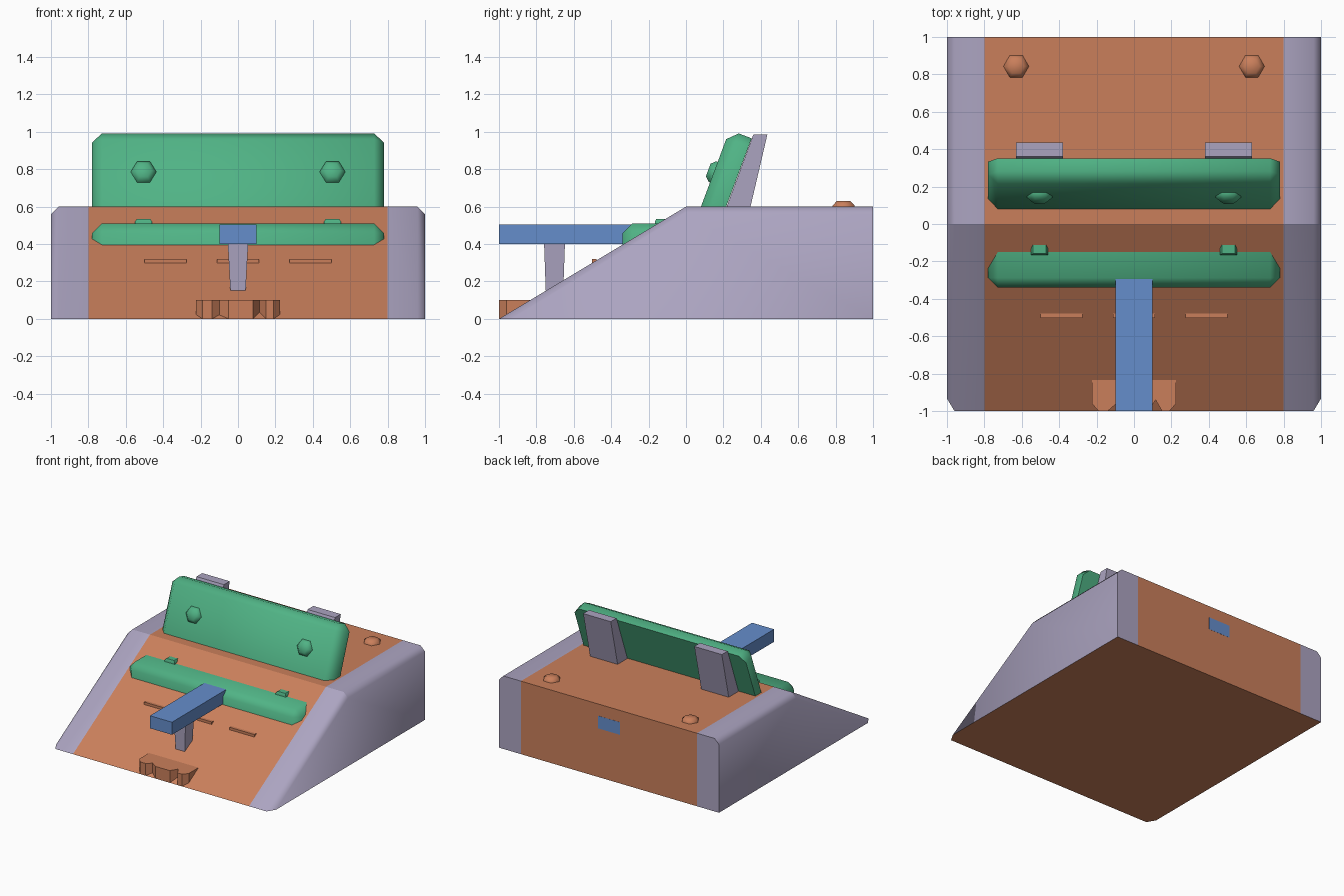
import bpy, bmesh, math
from mathutils import Vector, Matrix

cube = bpy.data.objects.get("Cube")
if cube:
    bpy.data.objects.remove(cube, do_unlink=True)


def material(name, rgb):
    m = bpy.data.materials.new(name)
    m.use_nodes = True
    m.diffuse_color = (*rgb, 1)
    m.node_tree.nodes["Principled BSDF"].inputs["Base Color"].default_value = (*rgb, 1)
    return m


ORANGE = material("orange", (0.59, 0.212, 0.105))
LILAC = material("lilac grey", (0.41, 0.37, 0.53))
GREEN = material("green", (0.08, 0.45, 0.235))
BLUE = material("blue", (0.13, 0.27, 0.60))


def finish(bm, name, mats, smooth=0, crease=None, rule=None):
    """Shade, colour and link a mesh; edges sharper than `smooth` degrees stay sharp."""
    bmesh.ops.recalc_face_normals(bm, faces=bm.faces)
    for f in bm.faces:
        f.smooth = smooth > 0
        if rule:
            f.material_index = rule(f)
    for e in bm.edges:
        e.smooth = e.calc_face_angle(0) < math.radians(smooth)
        if crease and all(crease(v.co) for v in e.verts):
            e.smooth = False
    me = bpy.data.meshes.new(name)
    bm.to_mesh(me)
    bm.free()
    for m in mats:
        me.materials.append(m)
    ob = bpy.data.objects.new(name, me)
    bpy.context.collection.objects.link(ob)
    return ob


def hull(name, points, mats, **kw):
    bm = bmesh.new()
    for p in points:
        bm.verts.new(p)
    bmesh.ops.convex_hull(bm, input=bm.verts)
    bmesh.ops.dissolve_limit(bm, angle_limit=0.01, verts=bm.verts, edges=bm.edges)
    return finish(bm, name, mats, **kw)


def box(name, x, y, z, mat):
    return hull(name, [(a, b, c) for a in x for b in y for c in z], [mat])


def prism(name, outline, axis, lo, hi, mat):
    """Extrude a closed 2D outline along x or z."""
    bm = bmesh.new()
    place = (lambda p: (lo, *p)) if axis == "x" else (lambda p: (*p, lo))
    f = bm.faces.new([bm.verts.new(place(p)) for p in outline])
    new = bmesh.ops.extrude_face_region(bm, geom=[f])["geom"]
    step = Vector((hi - lo, 0, 0) if axis == "x" else (0, 0, hi - lo))
    bmesh.ops.translate(bm, vec=step, verts=[v for v in new if isinstance(v, bmesh.types.BMVert)])
    return finish(bm, name, [mat])


def panel(name, size, base, tilt):
    """Slab with its origin at the bottom of its front face; all but the back edges are chamfered."""
    w, t, h = size
    bm = bmesh.new()
    bmesh.ops.create_cube(bm, size=1)
    for v in bm.verts:
        v.co = (v.co.x * w, (v.co.y + 0.5) * t, (v.co.z + 0.5) * h)
    edges = [e for e in bm.edges if not all(v.co.y > t - 0.001 for v in e.verts)]
    bmesh.ops.bevel(bm, geom=edges, offset=0.052, segments=1, affect="EDGES")
    bm.transform(Matrix.Translation(base) @ Matrix.Rotation(-tilt, 4, "X"))
    return finish(bm, name, [GREEN], smooth=60)


def bolt(name, centre, direction, mat):
    """Six-sided domed bolt head."""
    rot = Vector(direction).to_track_quat("Z", "Y").to_matrix().to_4x4()
    if direction[1] == 0:
        rot = Matrix.Identity(4)
    rings = [(0.068, -0.02), (0.068, 0.006), (0.042, 0.03)]
    pts = [Vector((r * math.cos(i * math.pi / 3), r * math.sin(i * math.pi / 3), h))
           for r, h in rings for i in range(6)]
    return hull(name, [Vector(centre) + rot @ p for p in pts], [mat], smooth=50)


# Wedge body with chamfered side rails
wedge = [(-1, 0), (0, 0.6), (1, 0.6), (1, 0)]
rail_edge = [(-0.933, 0), (0, 0.56), (1, 0.56), (1, 0)]
prism("wedge_body", wedge, "x", -0.8, 0.8, ORANGE)
for side, s in (("left", 1), ("right", -1)):
    pts = [(s * x, *p) for x in (0.8, 0.96) for p in wedge] + [(s, *p) for p in rail_edge]
    hull(side + "_rail", pts, [LILAC, ORANGE], smooth=50,
         crease=lambda c: abs(c.y) < 0.001,
         rule=lambda f: int(f.normal.z < -0.9))

# Green panels
TILT = math.radians(20.5)
panel("upper_panel", (1.56, 0.126, 0.80), (0, -0.047, 0.26), TILT)
panel("lower_panel", (1.56, 0.28, 0.41), (0, -0.34, 0.10), 0)

# Bolts, panel braces and lower nubs on both sides
brace = [(0.36, 0.985), (0.435, 0.985), (0.345, 0.6), (0.25, 0.2), (0.07, 0.2)]
facing = (0, -math.cos(TILT), math.sin(TILT))
for side, s in (("left", 1), ("right", -1)):
    bolt(side + "_panel_bolt", (s * 0.505, 0.147, 0.785), facing, GREEN)
    bolt(side + "_deck_bolt", (s * 0.63, 0.843, 0.6), (0, 0, 1), ORANGE)
    prism(side + "_brace", brace, "x", s * 0.38, s * 0.63, LILAC)
    nub = [(s * 0.505 + dx, -0.135 + dy, z) for r, z in ((1, 0.44), (1, 0.52), (0.75, 0.535))
           for dx in (-0.046 * r, 0.046 * r) for dy in (-0.031 * r, 0.031 * r)]
    hull(side + "_nub", nub, [GREEN], smooth=50)

# Beam through the body and its tapered post
box("beam", (-0.1, 0.1), (-1, 1.001), (0.4, 0.503), BLUE)
post = [(sx * hx, -0.703 + sy * hy, z) for hx, hy, z in ((0.055, 0.056, 0.41), (0.038, 0.045, 0.1))
        for sx in (-1, 1) for sy in (-1, 1)]
hull("beam_post", post, [LILAC])

# Low slats on the ramp
for i, x in enumerate((-0.388, 0, 0.388)):
    box("slat_%d" % (i + 1), (x - 0.113, x + 0.113), (-0.503, -0.478), (0.27, 0.319), ORANGE)

# Notched toe block at the front
toe = [(-0.225, -0.8), (-0.225, -0.96), (-0.19, -1), (-0.14, -1), (-0.1, -0.965), (-0.05, -1),
       (0.08, -1), (0.115, -0.94), (0.15, -1), (0.19, -1), (0.225, -0.96), (0.225, -0.8)]
prism("toe_block", toe, "z", 0, 0.1, ORANGE)
